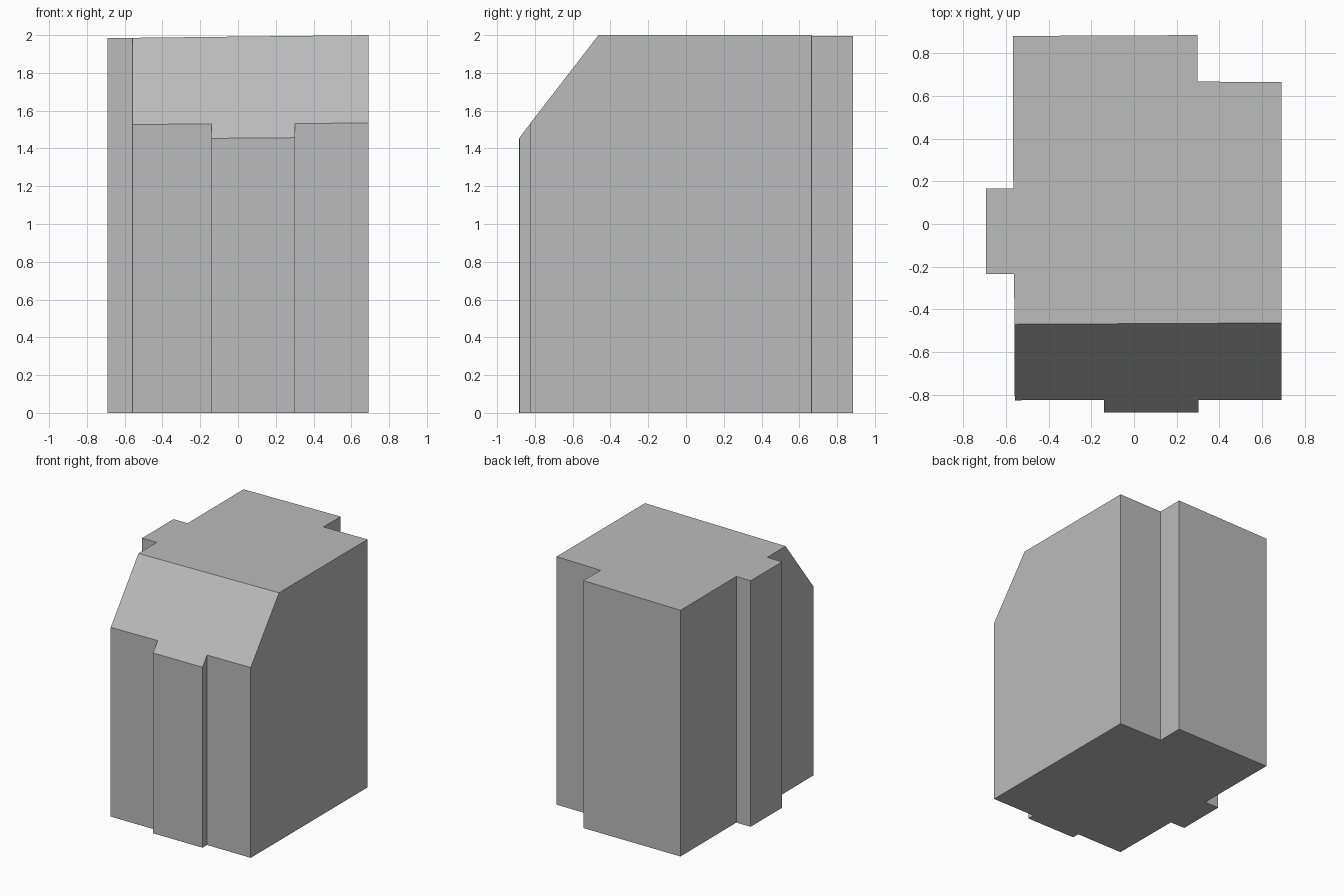
import bpy, bmesh
from mathutils import Vector

if "Cube" in bpy.data.objects:
    bpy.data.objects.remove(bpy.data.objects["Cube"])

# single grey colour
mat = bpy.data.materials.new("plain_grey")
mat.diffuse_color = (0.5, 0.5, 0.5, 1)
mat.use_nodes = True
mat.node_tree.nodes["Principled BSDF"].inputs["Base Color"].default_value = mat.diffuse_color

# stepped building footprint, counter-clockwise
outline = [(-0.558, -0.825), (-0.14, -0.823), (-0.14, -0.883), (0.301, -0.882),
           (0.301, -0.824), (0.69, -0.823), (0.69, 0.665), (0.297, 0.666),
           (0.297, 0.884), (-0.567, 0.88), (-0.565, 0.165), (-0.692, 0.165),
           (-0.692, -0.235), (-0.561, -0.235)]

bm = bmesh.new()
base = bm.faces.new([bm.verts.new((x, y, 0)) for x, y in outline])
ext = bmesh.ops.extrude_face_region(bm, geom=[base])
for v in [g for g in ext["geom"] if isinstance(g, bmesh.types.BMVert)]:
    v.co.z = 2.2


def cut_above(p, q, r):
    """Slice off everything above the plane through three points."""
    p, q, r = Vector(p), Vector(q), Vector(r)
    n = (q - p).cross(r - p).normalized()
    if n.z < 0:
        n = -n
    res = bmesh.ops.bisect_plane(bm, geom=bm.verts[:] + bm.edges[:] + bm.faces[:],
                                 plane_co=p, plane_no=n, clear_outer=True)
    edges = [g for g in res["geom_cut"] if isinstance(g, bmesh.types.BMEdge)]
    bmesh.ops.contextual_create(bm, geom=edges)


# gently tilted roof, then the sloped front roof
cut_above((0.69, -0.8, 2.0), (0.69, 0.8, 2.0), (-0.69, 0, 1.984))
cut_above((0.69, -0.823, 1.535), (0.69, -0.463, 2.0), (-0.558, -0.825, 1.526))
bmesh.ops.recalc_face_normals(bm, faces=bm.faces[:])

mesh = bpy.data.meshes.new("building_block")
bm.to_mesh(mesh)
bm.free()
mesh.materials.append(mat)
bpy.context.collection.objects.link(bpy.data.objects.new("building_block", mesh))
